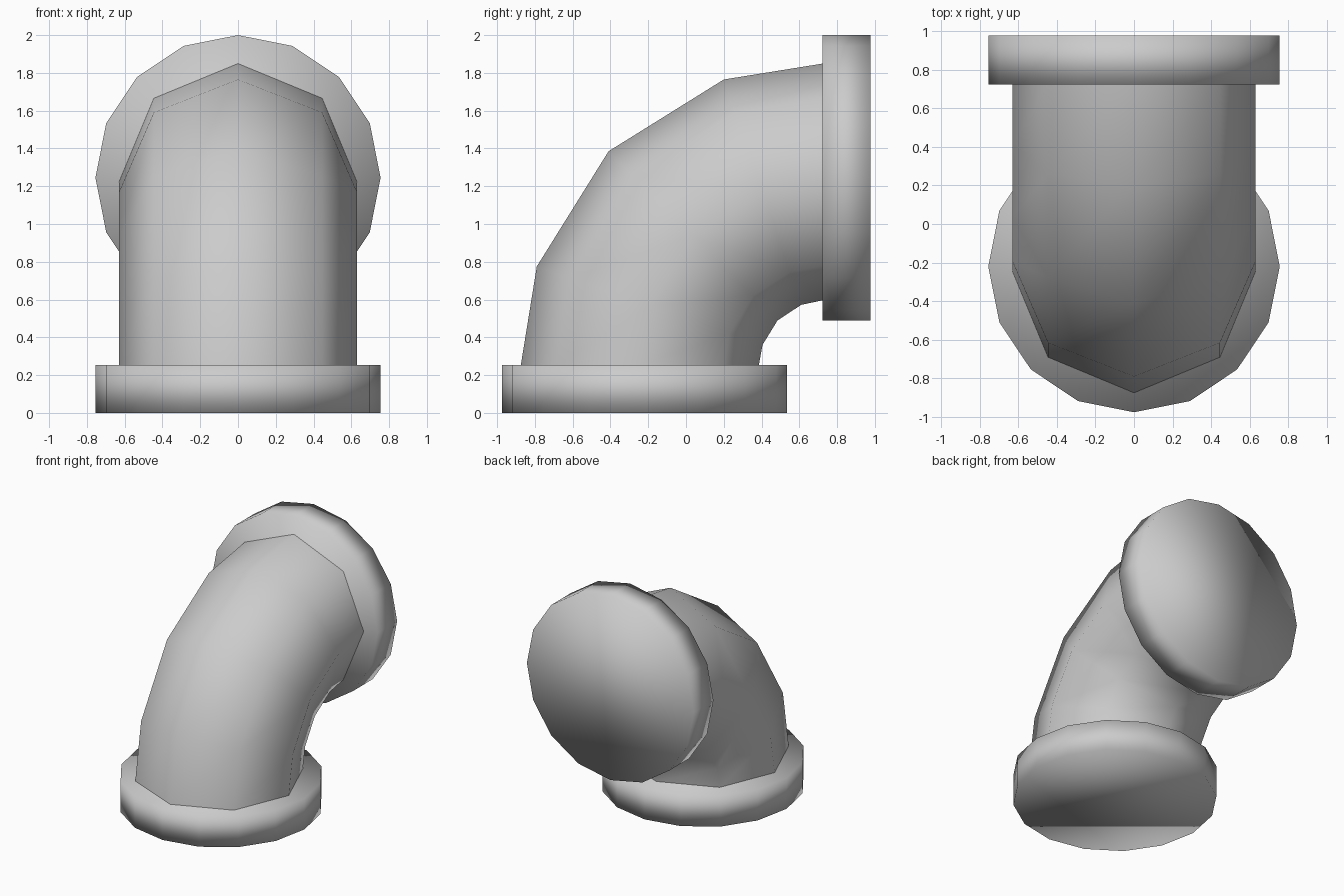
import bpy, bmesh, math
from mathutils import Matrix, Vector

if "Cube" in bpy.data.objects:
    bpy.data.objects.remove(bpy.data.objects["Cube"])


def finish(bm, name):
    bmesh.ops.recalc_face_normals(bm, faces=bm.faces)
    for f in bm.faces:
        f.smooth = True
    me = bpy.data.meshes.new(name)
    bm.to_mesh(me)
    bm.free()
    ob = bpy.data.objects.new(name, me)
    bpy.context.collection.objects.link(ob)
    return ob


def flange(name, center, tilt):
    bm = bmesh.new()
    m = Matrix.Translation(center) @ Matrix.Rotation(tilt, 4, 'X')
    bmesh.ops.create_cone(bm, cap_ends=True, segments=16, radius1=0.755,
                          radius2=0.755, depth=0.253, matrix=m)
    return finish(bm, name)


# Flanges: one on the floor, one facing the back
flange("bottom_flange", (0, -0.22, 0.1265), 0)
flange("back_flange", (0, 0.85, 1.245), math.radians(90))

# Elbow pipe: eight-sided rings, each given by its outer and inner (y, z) points
stations = [((-0.875, 0.25), (0.385, 0.25)),
            ((-0.79, 0.775), (0.405, 0.36)),
            ((-0.41, 1.385), (0.485, 0.49)),
            ((0.20, 1.765), (0.61, 0.572)),
            ((0.728, 1.85), (0.728, 0.597))]
SIDES, RADIUS = 8, 0.63
bm = bmesh.new()
rings = []
for outer, inner in stations:
    o, i = Vector((0, *outer)), Vector((0, *inner))
    mid, arm = (o + i) / 2, (o - i) / 2
    angles = [2 * math.pi * k / SIDES for k in range(SIDES)]
    rings.append([bm.verts.new(mid + arm * math.cos(a)
                               + Vector((RADIUS * math.sin(a), 0, 0)))
                  for a in angles])
for a, b in zip(rings, rings[1:]):
    for k in range(SIDES):
        n = (k + 1) % SIDES
        bm.faces.new((a[k], a[n], b[n], b[k]))
finish(bm, "elbow_pipe")
